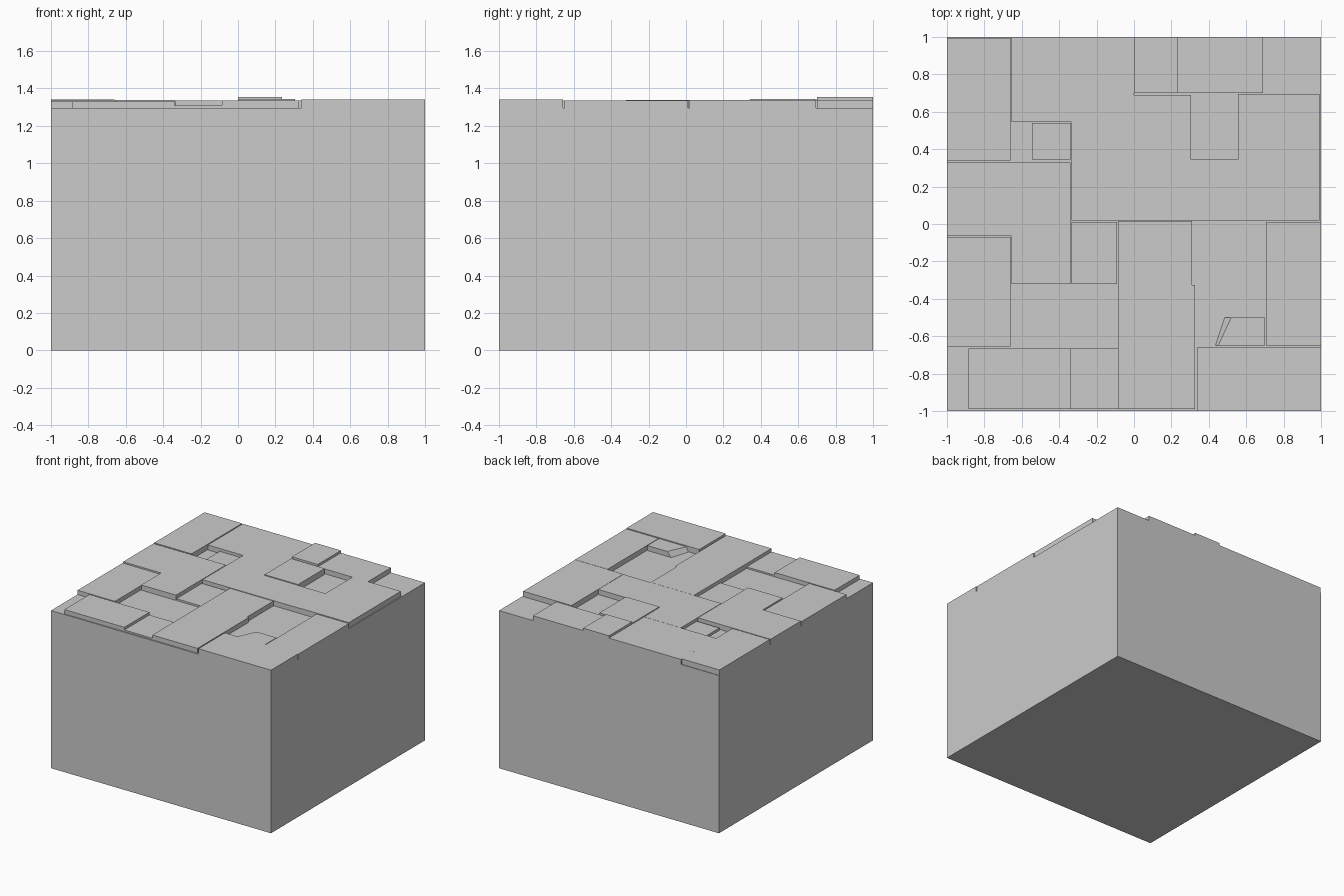
import bpy, bmesh

if "Cube" in bpy.data.objects:
    bpy.data.objects.remove(bpy.data.objects["Cube"])

BASE = 1.295


def slab(name, outline, z0, z1, top=None):
    """Prism from an outline; an optional different top outline makes a slope."""
    top = top or outline
    bm = bmesh.new()
    lo = [bm.verts.new((x, y, z0)) for x, y in outline]
    hi = [bm.verts.new((x, y, z1)) for x, y in top]
    bm.faces.new(lo[::-1])
    bm.faces.new(hi)
    n = len(lo)
    for i in range(n):
        j = (i + 1) % n
        bm.faces.new((lo[i], lo[j], hi[j], hi[i]))
    bmesh.ops.recalc_face_normals(bm, faces=bm.faces)
    me = bpy.data.meshes.new(name)
    bm.to_mesh(me)
    bm.free()
    ob = bpy.data.objects.new(name, me)
    bpy.context.collection.objects.link(ob)
    return ob


def rect(x0, x1, y0, y1):
    return [(x0, y0), (x1, y0), (x1, y1), (x0, y1)]


# main block
slab("block", rect(-1, 1, -1, 1), 0, BASE)

# rectangular paving plates: x0, x1, y0, y1, top height
plates = {
    "back_left_plate": (-1, -0.66, 0.34, 0.995, 1.34),
    "back_plate": (-0.655, 0, 0.545, 1, 1.336),
    "back_raised_plate": (0, 0.235, 0.70, 1, 1.355),
    "back_right_plate": (0.235, 0.69, 0.70, 1, 1.335),
    "inner_raised_plate": (0, 0.305, 0.345, 0.69, 1.344),
    "centre_plate_a": (-0.335, 0, 0.02, 0.545, 1.337),
    "centre_plate_b": (0, 0.555, 0.02, 0.345, 1.337),
    "sunken_square_plate": (-0.545, -0.34, 0.345, 0.54, 1.315),
    "right_plate": (0.555, 0.993, 0.02, 0.695, 1.339),
    "left_front_plate": (-1, -0.66, -0.655, -0.07, 1.33),
    "sunken_centre_plate": (-0.335, -0.09, -0.32, 0.01, 1.31),
    "middle_plate": (-0.085, 0.31, -0.325, 0.015, 1.335),
    "front_left_plate": (-0.885, -0.34, -0.99, -0.665, 1.33),
    "front_low_plate": (-0.34, -0.085, -0.99, -0.665, 1.308),
    "front_middle_plate": (-0.085, 0.325, -0.99, -0.325, 1.335),
    "front_right_plate": (0.34, 1, -1, -0.657, 1.34),
    "right_front_plate": (0.705, 1, -0.65, 0.012, 1.336),
}
for name, (x0, x1, y0, y1, z) in plates.items():
    slab(name, rect(x0, x1, y0, y1), BASE, z)

# L-shaped plate on the left
slab("left_corner_plate",
     [(-1, -0.063), (-0.655, -0.063), (-0.655, -0.32), (-0.34, -0.32),
      (-0.34, 0.33), (-1, 0.33)], BASE, 1.338)

# broken fragment with one sloping side
slab("broken_fragment",
     [(0.435, -0.65), (0.70, -0.65), (0.70, -0.5), (0.485, -0.5)], BASE, 1.336,
     top=[(0.45, -0.65), (0.70, -0.65), (0.70, -0.5), (0.52, -0.5)])
